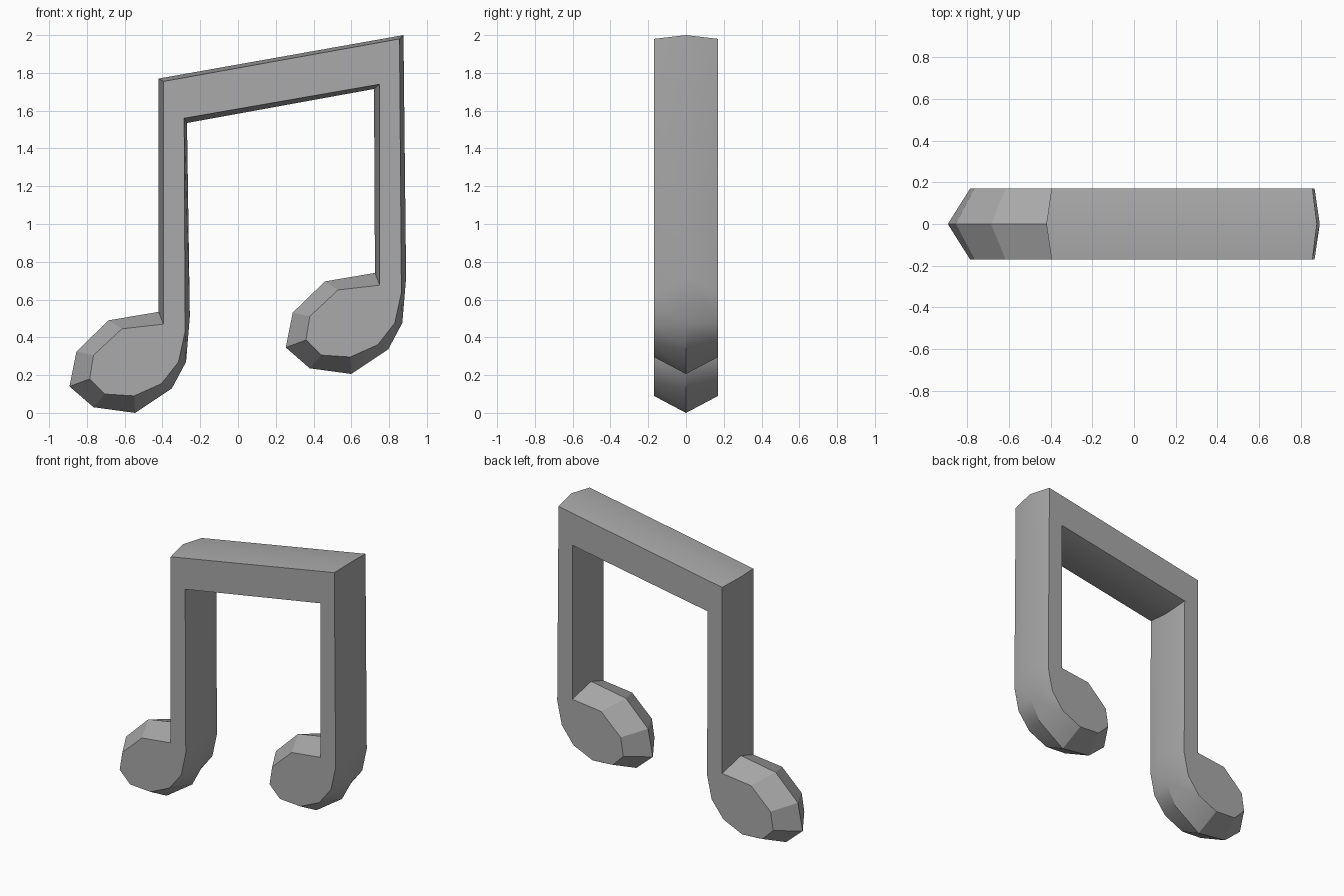
import bpy, bmesh, math

cube = bpy.data.objects.get("Cube")
if cube:
    bpy.data.objects.remove(cube)

HALF_DEPTH = 0.17
HEAD_SHIFT = (1.145, 0.206)   # from the lower note head to the upper one

# Each outline runs (x, z) from the stem notch round the head to the stem
face_head = [(-.395, .47), (-.615, .445), (-.765, .305), (-.785, .18), (-.705, .10),
             (-.55, .09), (-.405, .155), (-.315, .27), (-.28, .43)]
ridge_head = [(-.42, .535), (-.685, .49), (-.855, .325), (-.892, .14), (-.765, .03),
              (-.545, 0), (-.35, .13), (-.275, .27), (-.255, .51)]


def outline(head, outer_left, inner_left, inner_right, outer_right):
    """Both heads and stems joined by the slanted beam."""
    upper = [(x + HEAD_SHIFT[0], z + HEAD_SHIFT[1]) for x, z in head]
    return [outer_left] + head + [inner_left, inner_right] + upper + [outer_right]


face = outline(face_head, (-.395, 1.755), (-.285, 1.56), (.75, 1.74), (.855, 1.98))
ridge = outline(ridge_head, (-.42, 1.77), (-.27, 1.535), (.72, 1.715), (.876, 2.0))

# Flat front and back, with sides bulging out to a ridge halfway through
bm = bmesh.new()
rings = [[bm.verts.new((x, y, z)) for x, z in points]
         for points, y in ((face, -HALF_DEPTH), (ridge, 0), (face, HALF_DEPTH))]
bm.faces.new(rings[0])
bm.faces.new(rings[2][::-1])
for a, b in zip(rings, rings[1:]):
    for i in range(len(a)):
        j = (i + 1) % len(a)
        bm.faces.new((a[j], a[i], b[i], b[j]))
bmesh.ops.recalc_face_normals(bm, faces=bm.faces)
mesh = bpy.data.meshes.new("beamed_music_note")
bm.to_mesh(mesh)
bm.free()

note = bpy.data.objects.new("beamed_music_note", mesh)
bpy.context.collection.objects.link(note)

# Plain grey
grey = bpy.data.materials.new("grey")
grey.use_nodes = True
colour = (0.4, 0.4, 0.4, 1)
grey.diffuse_color = colour
grey.node_tree.nodes["Principled BSDF"].inputs["Base Color"].default_value = colour
mesh.materials.append(grey)

# Soft sides, crisp rims
bpy.ops.object.select_all(action='DESELECT')
note.select_set(True)
bpy.context.view_layer.objects.active = note
bpy.ops.object.shade_smooth_by_angle(angle=math.radians(30))
